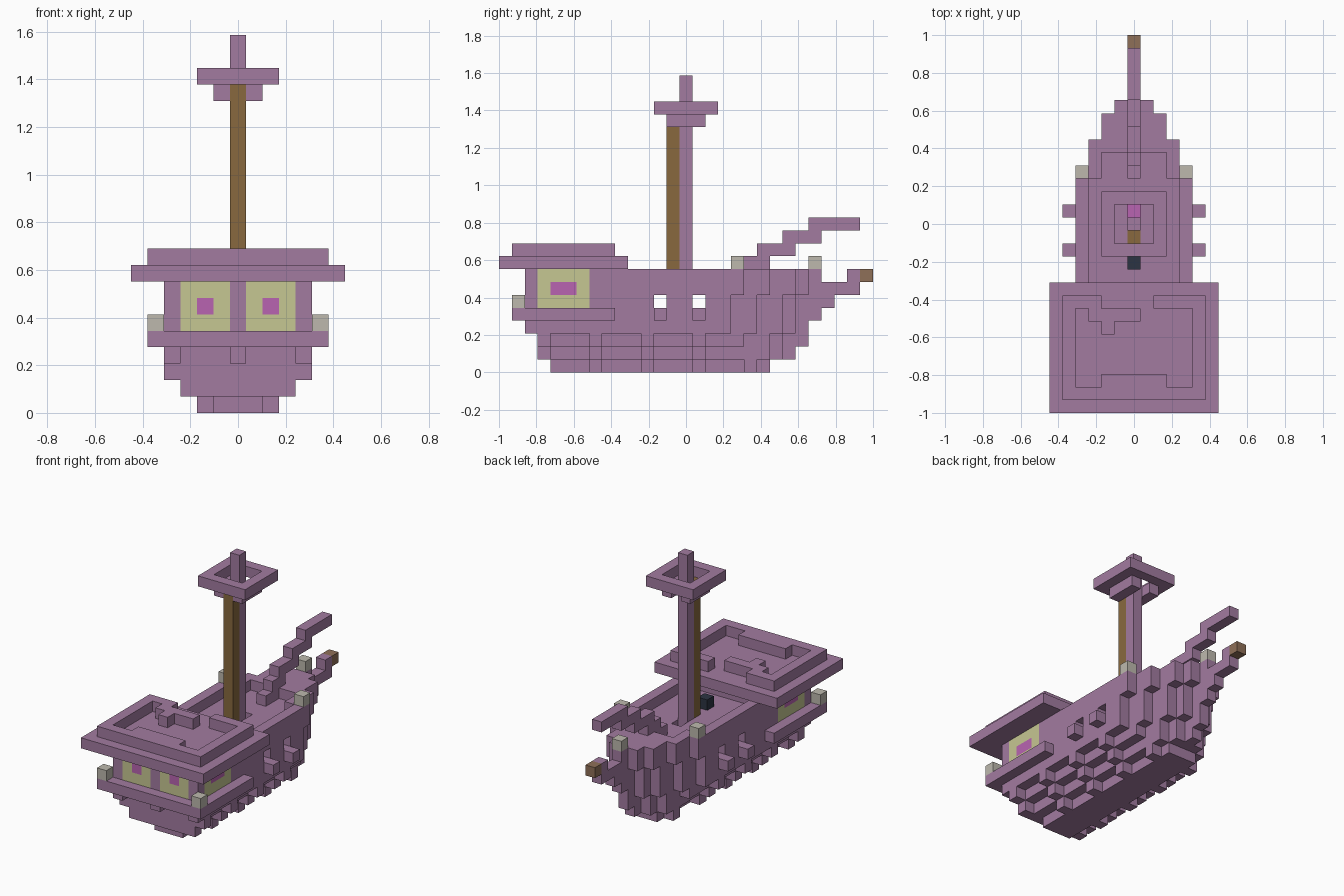
import bpy, bmesh
from mathutils import Vector

cube = bpy.data.objects.get("Cube")
if cube:
    bpy.data.objects.remove(cube)

U = 2 / 29  # edge of one block


def material(name, code):
    rgb = [int(code[n:n + 2], 16) / 255 for n in (0, 2, 4)]
    col = [((c + .055) / 1.055) ** 2.4 for c in rgb] + [1]
    m = bpy.data.materials.new(name)
    m.use_nodes = True
    m.diffuse_color = col
    m.node_tree.nodes["Principled BSDF"].inputs["Base Color"].default_value = col
    return m


PURPLE = material("purple planks", "A27BA0")
GLASS = material("pale yellow panes", "C6C792")
PINK = material("pink", "B964B1")
WOOD = material("brown wood", "88693F")
TIP = material("tip brown", "8F7058")
LAMP = material("pale lamp", "BDB9AE")
DARK = material("dark slate", "2C3442")


def box(x0, x1, y0, y1, z0, z1):
    """Cells of a block, bounds inclusive."""
    return {(x, y, z) for x in range(x0, x1 + 1)
            for y in range(y0, y1 + 1) for z in range(z0, z1 + 1)}


def mirror(cells):
    return cells | {(-x, y, z) for x, y, z in cells}


def build(name, cells, mat):
    """Skin a set of cells with their outer faces only."""
    bm = bmesh.new()
    verts = {}
    for c in cells:
        for axis in range(3):
            for side in (0, 1):
                step = [0, 0, 0]
                step[axis] = 2 * side - 1
                if tuple(a + b for a, b in zip(c, step)) in cells:
                    continue
                quad = []
                for a, b in ((0, 0), (1, 0), (1, 1), (0, 1)):
                    p = list(c)
                    p[axis] += side
                    p[(axis + 1) % 3] += a
                    p[(axis + 2) % 3] += b
                    p = tuple(p)
                    if p not in verts:
                        x, y, z = p
                        verts[p] = bm.verts.new(Vector((x - .5, y - 14.5, z)) * U)
                    quad.append(verts[p])
                bm.faces.new(quad if side else quad[::-1])
    mesh = bpy.data.meshes.new(name)
    bm.to_mesh(mesh)
    bm.free()
    mesh.materials.append(mat)
    ob = bpy.data.objects.new(name, mesh)
    bpy.context.collection.objects.link(ob)
    return ob


# Hull: half width narrows toward the bow and toward the keel
def bow_width(y, shift):
    for width, end in ((4, 19), (3, 21), (2, 23), (1, 24)):
        if y < end - shift:
            return width
    return 0


stern = [4, 3, 3, 3, 2, 2, 2, 2]
bow = [20, 22, 23, 23, 24, 25, 27, 24]
shift = [3, 2, 2, 1, 1, 1, 0, 0]
hull = set()
for z in range(8):
    for y in range(stern[z], bow[z] + 1):
        rib = y % 4 == 3
        limit = z + 1 + rib if z < 3 else 4
        w = min(limit, bow_width(y, shift[z]))
        hull |= box(-w, w, y, y, z, z)

# Hollow gun deck, open main deck and cabin
for y in range(3, 23):
    inner = min(bow_width(y, 1), bow_width(y + 1, 0)) - 1
    if inner >= 0 and y < 20:
        hull -= box(-inner, inner, y, y, 5, 5)
        if y > 8:
            hull -= box(-inner, inner, y, y, 7, 7)
hull -= box(-3, 3, 3, 7, 5, 7)
for y in (12, 15):
    hull -= box(-4, 4, y, y, 5, 5)
hull -= {(0, 15, 6), (0, 15, 4)}

# Window openings in the cabin
stern_panes = mirror(box(1, 3, 2, 2, 5, 7))
side_panes = mirror(box(4, 4, 3, 6, 5, 7))
window_hearts = mirror({(2, 2, 6)} | box(4, 4, 4, 5, 6, 6))
hull -= stern_panes | side_panes
build("hull", hull, PURPLE)
build("window_panes", (stern_panes | side_panes) - window_hearts, GLASS)
build("window_hearts", window_hearts, PINK)

# Ledge around the cabin, with brackets, and gun port sills
ledge = box(-5, 5, 1, 1, 4, 4) | mirror(box(5, 5, 1, 8, 4, 4))
build("cabin_ledge", ledge, PURPLE)
build("ledge_brackets", mirror({(4, 2, 3), (0, 2, 3)}), PURPLE)
build("port_sills", mirror({(5, 12, 4), (5, 15, 4)}), PURPLE)

# Cabin roof with a raised, broken rim
build("roof", box(-6, 6, 0, 9, 8, 8), PURPLE)
rim = box(-5, 5, 1, 8, 9, 9) - box(-4, 4, 2, 7, 9, 9) - box(-2, 1, 8, 8, 9, 9)
rim |= box(-2, 2, 2, 2, 9, 9) | box(-3, 0, 7, 7, 9, 9) | {(-2, 6, 9)}
build("roof_rim", rim, PURPLE)

# Mast and lookout
build("mast", box(0, 0, 14, 14, 7, 22), PURPLE)
build("mast_front", box(0, 0, 13, 13, 7, 19), WOOD)
build("lookout_floor", mirror(box(1, 1, 13, 15, 19, 19)), PURPLE)
build("lookout_rim", box(-2, 2, 12, 16, 20, 20) - box(-1, 1, 13, 15, 20, 20), PURPLE)

# Stepped boom rising over the bow, and the bowsprit end
boom = box(0, 0, 18, 19, 7, 7) | box(0, 0, 19, 20, 8, 8) | box(0, 0, 20, 22, 9, 9)
boom |= box(0, 0, 22, 24, 10, 10) | box(0, 0, 24, 27, 11, 11)
build("boom", boom, PURPLE)
build("bowsprit_end", {(0, 27, 7)}, PURPLE)
build("bowsprit_tip", {(0, 28, 7)}, TIP)

# Lamps and deck fittings
build("stern_lamps", mirror({(5, 1, 5)}), LAMP)
build("bow_lamps", mirror({(4, 18, 8)}) | {(0, 24, 8)}, LAMP)
build("deck_block", {(0, 11, 7)}, DARK)
build("hold_block", {(0, 15, 4)}, PINK)
